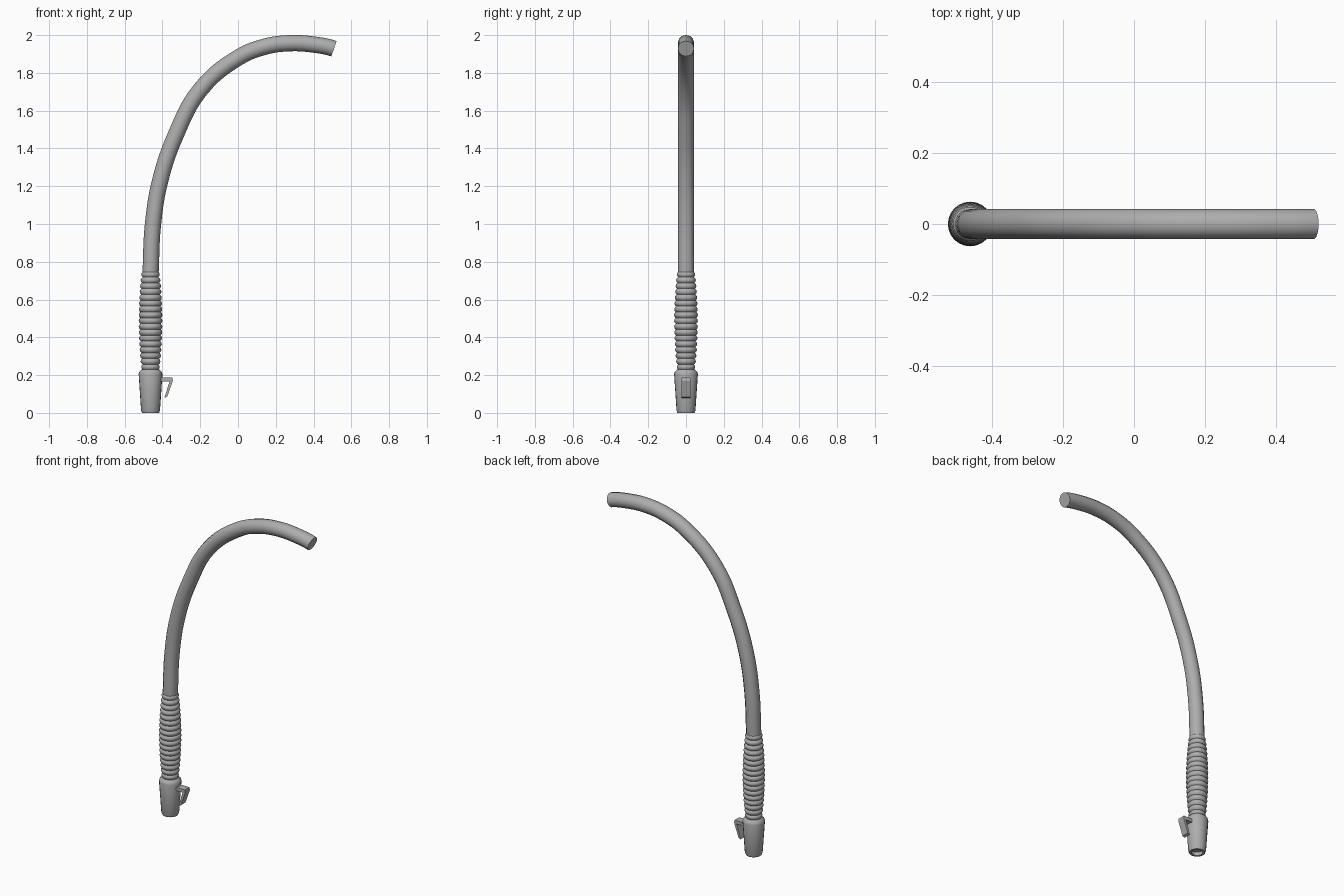
import bpy, bmesh, math
from mathutils import Vector

cube = bpy.data.objects.get("Cube")
if cube:
    bpy.data.objects.remove(cube, do_unlink=True)

AXIS_X = -0.463
GREY = (0.42, 0.42, 0.42, 1)

mat = bpy.data.materials.new("mid_grey")
mat.use_nodes = True
mat.diffuse_color = GREY
mat.node_tree.nodes["Principled BSDF"].inputs["Base Color"].default_value = GREY


def add_object(name, bm, smooth=None):
    """Turn a bmesh into a named, coloured object."""
    bmesh.ops.recalc_face_normals(bm, faces=bm.faces)
    mesh = bpy.data.meshes.new(name)
    bm.to_mesh(mesh)
    bm.free()
    mesh.materials.append(mat)
    obj = bpy.data.objects.new(name, mesh)
    bpy.context.collection.objects.link(obj)
    if smooth:
        bpy.ops.object.select_all(action='DESELECT')
        obj.select_set(True)
        bpy.context.view_layer.objects.active = obj
        bpy.ops.object.shade_smooth_by_angle(angle=math.radians(smooth))
    return obj


def lathe(name, profile, sides, smooth):
    """Revolve (radius, height) points about the handle axis."""
    bm = bmesh.new()
    verts = [bm.verts.new((AXIS_X + r, 0, z)) for r, z in profile]
    edges = [bm.edges.new(pair) for pair in zip(verts, verts[1:])]
    bmesh.ops.spin(bm, geom=verts + edges, cent=(AXIS_X, 0, 0), axis=(0, 0, 1),
                   angle=math.tau, steps=sides, use_merge=True)
    bmesh.ops.remove_doubles(bm, verts=bm.verts, dist=1e-5)
    return add_object(name, bm, smooth)


# Tapered connector with a recessed socket underneath
lathe("connector", [(0, 0.02), (0.03, 0.02), (0.032, 0), (0.045, 0), (0.05, 0.012),
                    (0.063, 0.205), (0.06, 0.217), (0.046, 0.23), (0, 0.23)], 20, 35)

# Ribbed grip, swelling in the middle
RIBS, LOW, HIGH = 17, 0.225, 0.75
pitch = (HIGH - LOW) / RIBS
grip = [(0, LOW)]
for i in range(RIBS):
    for step, depth in ((0, 0.009), (0.2, 0.003), (0.5, 0), (0.8, 0.003)):
        t = (i + step) / RIBS
        swell = 0.046 + 0.017 * math.sin(math.pi * t) ** 0.75
        grip.append((swell - depth, LOW + (i + step) * pitch))
grip += [(0.038, HIGH), (0, HIGH)]
lathe("ribbed_grip", grip, 24, 40)

# Bent hose swept along a smooth path
path = [(AXIS_X, 0.74), (-0.45, 1.0), (-0.412, 1.23), (-0.33, 1.47), (-0.2, 1.71),
        (0, 1.88), (0.14, 1.938), (0.27, 1.957), (0.4, 1.95), (0.508, 1.928)]
curve = bpy.data.curves.new("hose_path", 'CURVE')
curve.dimensions = '3D'
curve.bevel_depth = 0.043
curve.bevel_resolution = 4
curve.resolution_u = 5
curve.use_fill_caps = True
spline = curve.splines.new('BEZIER')
spline.bezier_points.add(len(path) - 1)
for point, (x, z) in zip(spline.bezier_points, path):
    point.co = (x, 0, z)
    point.handle_left_type = point.handle_right_type = 'AUTO'
end = spline.bezier_points[-1]
end.handle_left_type = end.handle_right_type = 'FREE'
end.handle_left = end.co + Vector((-0.035, 0, 0.012))
end.handle_right = end.co + Vector((0.035, 0, -0.012))
temp = bpy.data.objects.new("hose_path", curve)
bpy.context.collection.objects.link(temp)
bpy.context.view_layer.update()
swept = bpy.data.meshes.new_from_object(
    temp.evaluated_get(bpy.context.evaluated_depsgraph_get()))
bm = bmesh.new()
bm.from_mesh(swept)
bmesh.ops.remove_doubles(bm, verts=bm.verts, dist=1e-5)
bpy.data.objects.remove(temp, do_unlink=True)
bpy.data.meshes.remove(swept)
add_object("hose", bm, 35)

# Hooked clip on the side of the connector
hook = [(-0.42, 0.187), (-0.347, 0.187), (-0.345, 0.17), (-0.375, 0.085),
        (-0.39, 0.08), (-0.362, 0.167), (-0.42, 0.167)]
bm = bmesh.new()
face = bm.faces.new([bm.verts.new((x, -0.023, z)) for x, z in hook])
out = bmesh.ops.extrude_face_region(bm, geom=[face])
bmesh.ops.translate(bm, vec=(0, 0.046, 0),
                    verts=[g for g in out["geom"] if isinstance(g, bmesh.types.BMVert)])
add_object("clip_hook", bm)
